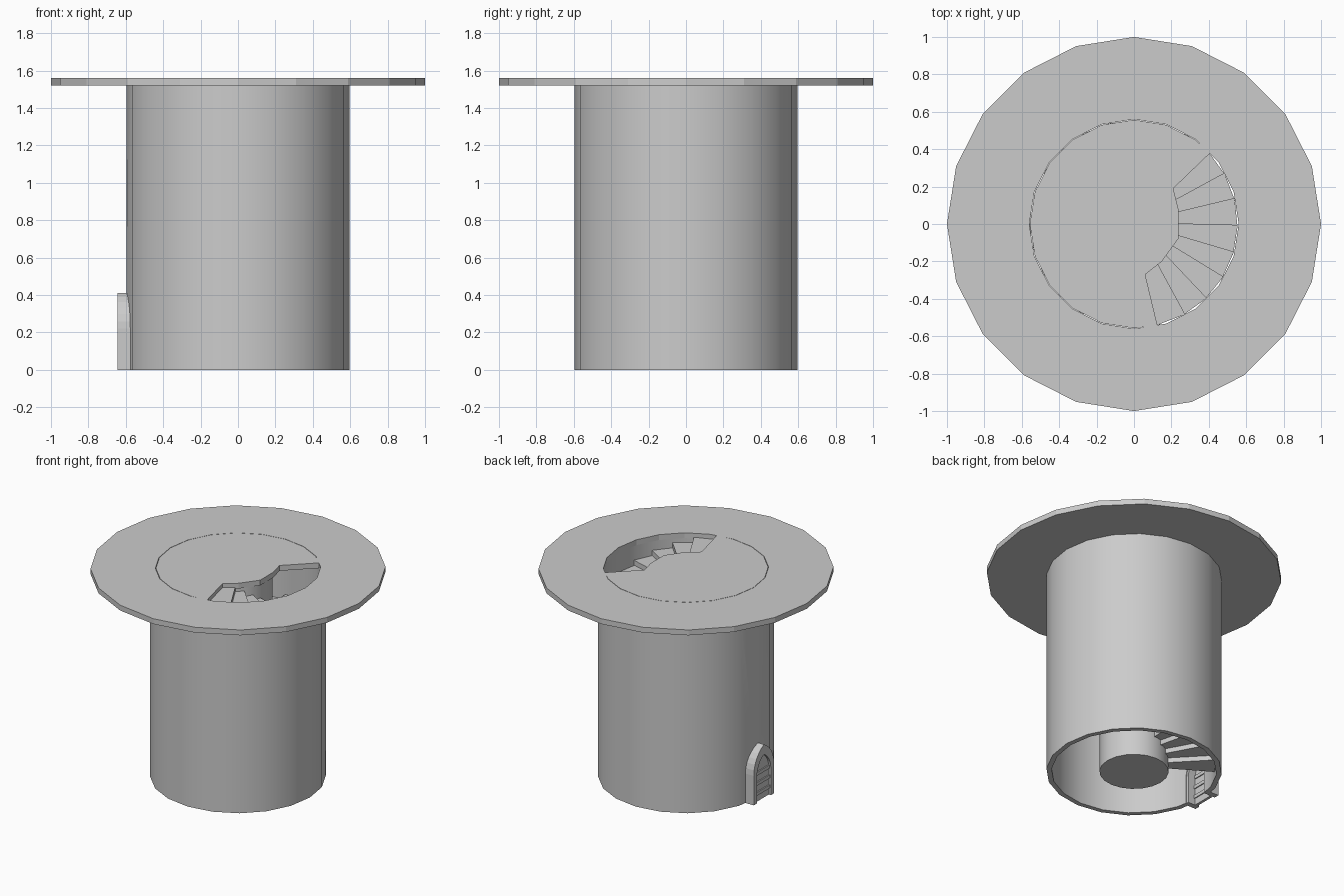
import bpy, bmesh
from math import sin, cos, radians, atan2, sqrt

if "Cube" in bpy.data.objects:
    bpy.data.objects.remove(bpy.data.objects["Cube"])

SIDES = 20
R_IN = 0.56


def polar(r, deg):
    return (r * cos(radians(deg)), r * sin(radians(deg)))


def add_object(name, bm, smooth=False):
    bmesh.ops.recalc_face_normals(bm, faces=bm.faces)
    me = bpy.data.meshes.new(name)
    bm.to_mesh(me)
    bm.free()
    ob = bpy.data.objects.new(name, me)
    bpy.context.collection.objects.link(ob)
    if smooth:
        bpy.context.view_layer.objects.active = ob
        ob.select_set(True)
        bpy.ops.object.shade_smooth_by_angle(angle=radians(35))
        ob.select_set(False)
    return ob


def extrude(bm, pts, vec):
    """Closed prism from a 3D outline swept along vec."""
    a = [bm.verts.new(p) for p in pts]
    b = [bm.verts.new([p[i] + vec[i] for i in range(3)]) for p in pts]
    bm.faces.new(a)
    bm.faces.new(b)
    for i in range(len(a)):
        j = (i + 1) % len(a)
        bm.faces.new((a[i], a[j], b[j], b[i]))


def ring(bm, inner, outer, vec, closed=True):
    """Prism between two matching outlines."""
    n = len(inner)
    rows = []
    for pts in (inner, outer):
        rows.append([bm.verts.new(p) for p in pts])
        rows.append([bm.verts.new([p[i] + vec[i] for i in range(3)]) for p in pts])
    i0, i1, o0, o1 = rows
    for k in range(n if closed else n - 1):
        j = (k + 1) % n
        for a, b in ((i0, i1), (i1, o1), (o1, o0), (o0, i0)):
            bm.faces.new((a[k], a[j], b[j], b[k]))
    if not closed:
        for k in (0, n - 1):
            bm.faces.new((i0[k], i1[k], o1[k], o0[k]))


def circle(r, z):
    return [(*polar(r, 360 * i / SIDES), z) for i in range(SIDES)]


def arch(x, w, spring, top, z0=0.0, n=6):
    """Pointed arch outline in the plane x, from one foot over to the other."""
    h = top - spring
    r = (w * w + h * h) / (2 * w)
    end = atan2(h, r - w)
    half = [(w - r + r * cos(end * i / n), spring + r * sin(end * i / n))
            for i in range(n)]
    pts = [(w, z0)] + half + [(0, top)]
    pts += [(-y, z) for y, z in reversed(half)] + [(-w, z0)]
    return [(x, y, z) for y, z in pts]


# tower wall, with the doorway cut through
bm = bmesh.new()
ring(bm, circle(R_IN, 0), circle(0.595, 0), (0, 0, 1.52))
wall = add_object("tower_wall", bm)
bm = bmesh.new()
extrude(bm, arch(-0.75, 0.1, 0.2, 0.36, -0.05), (0.3, 0, 0))
cutter = add_object("doorway_cutter", bm)
cutter.hide_render = True
mod = wall.modifiers.new("doorway", 'BOOLEAN')
mod.operation = 'DIFFERENCE'
mod.solver = 'EXACT'
mod.object = cutter
bpy.context.view_layer.objects.active = wall
wall.select_set(True)
bpy.ops.object.modifier_apply(modifier="doorway")
bpy.ops.object.shade_smooth_by_angle(angle=radians(35))
wall.select_set(False)
bpy.data.objects.remove(cutter)

# overhanging platform
bm = bmesh.new()
ring(bm, circle(R_IN, 1.52), circle(1.0, 1.52), (0, 0, 0.04))
add_object("platform_ring", bm)

# inner floor, leaving the stairwell open
bm = bmesh.new()
rim = [polar(0.557, 43)] + [polar(0.557, a) for a in range(54, 282, 18)]
rim += [polar(0.557, 283)]
edge = [(0.06, -0.27), polar(0.25, -54), polar(0.25, -18), polar(0.25, 18), (0.21, 0.19)]
extrude(bm, [(x, y, 1.52) for x, y in rim + edge], (0, 0, 0.04))
add_object("inner_floor", bm)

# central column
bm = bmesh.new()
extrude(bm, circle(0.235, 0), (0, 0, 1.53))
add_object("central_column", bm, smooth=True)

# spiral treads, counted down from the top landing
bm = bmesh.new()
STEPS, TURN, RISE = 39, 15, 0.038
for k in range(STEPS):
    a = -69 + TURN * k
    top = 1.53 - RISE * k
    tread = [polar(0.22, a - 10), polar(0.555, a - 8.5),
             polar(0.555, a + 8.5), polar(0.22, a + 10)]
    extrude(bm, [(x, y, top) for x, y in tread], (0, 0, -0.036))
add_object("spiral_steps", bm)

# pointed door frame
bm = bmesh.new()
ring(bm, arch(-0.645, 0.082, 0.2, 0.335), arch(-0.645, 0.12, 0.22, 0.41),
     (0.095, 0, 0), closed=False)
add_object("door_frame", bm)

# door leaf with horizontal straps
bm = bmesh.new()
extrude(bm, arch(-0.628, 0.082, 0.2, 0.335), (0.02, 0, 0))
add_object("door_leaf", bm)
bm = bmesh.new()
for z in (0.05, 0.125, 0.2):
    w = 0.082 if z < 0.2 else 0.076
    extrude(bm, [(-0.637, -w, z), (-0.637, w, z), (-0.637, w, z + 0.025),
                 (-0.637, -w, z + 0.025)], (0.036, 0, 0))
add_object("door_straps", bm)
